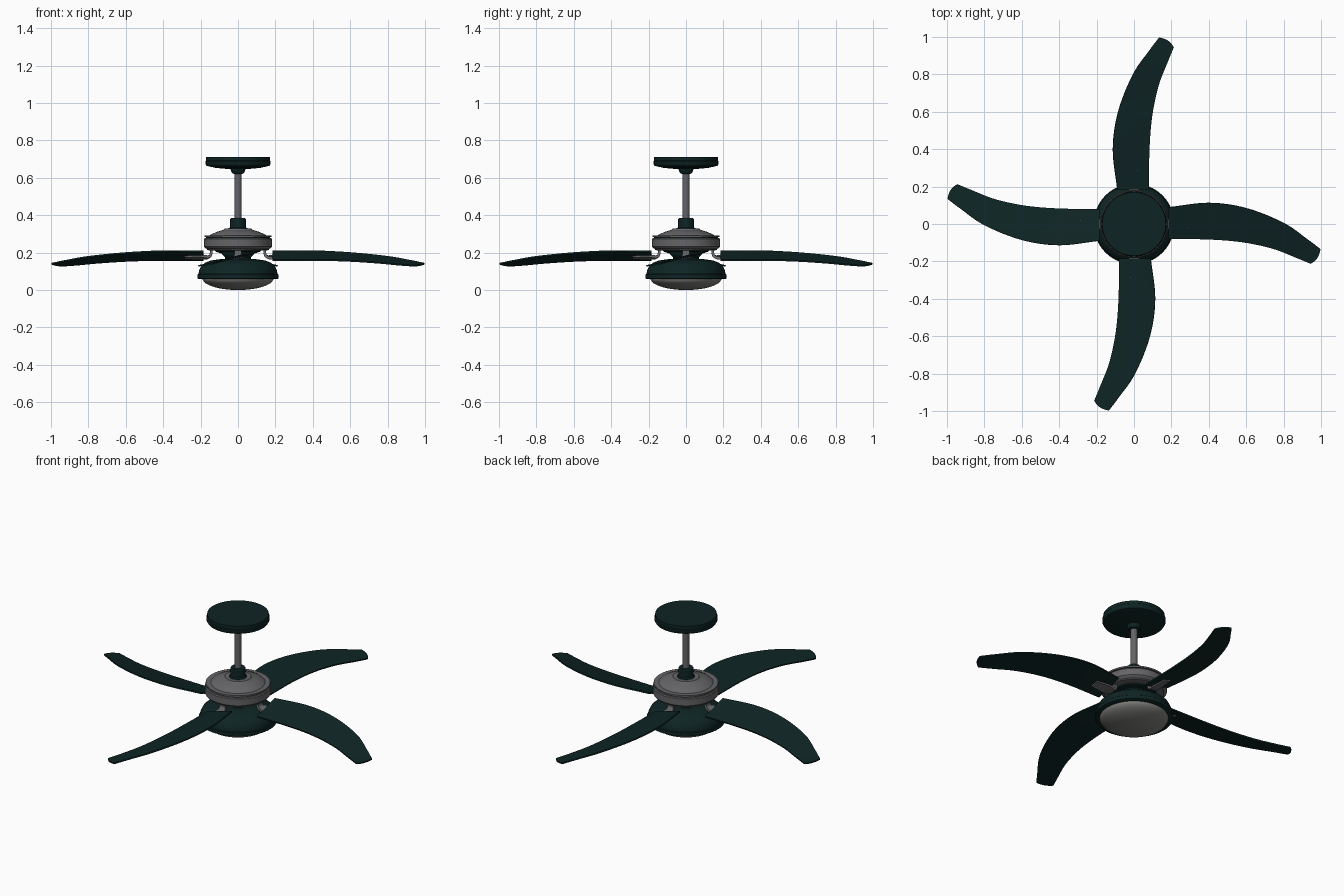
import bpy, bmesh, math
from mathutils import Vector, Matrix

if "Cube" in bpy.data.objects:
    bpy.data.objects.remove(bpy.data.objects["Cube"])


def material(name, rgb):
    m = bpy.data.materials.new(name)
    m.diffuse_color = (*rgb, 1)
    m.use_nodes = True
    m.node_tree.nodes["Principled BSDF"].inputs["Base Color"].default_value = m.diffuse_color
    return m


GREEN = material("dark green", (0.0045, 0.0175, 0.0175))
METAL = material("grey metal", (0.13, 0.13, 0.137))
GLASS = material("light glass", (0.21, 0.21, 0.20))


def finish(bm, name, mat, angle=32):
    bmesh.ops.recalc_face_normals(bm, faces=bm.faces)
    mesh = bpy.data.meshes.new(name)
    bm.to_mesh(mesh)
    bm.free()
    mesh.materials.append(mat)
    mesh.shade_smooth()
    mesh.set_sharp_from_angle(angle=math.radians(angle))
    ob = bpy.data.objects.new(name, mesh)
    bpy.context.collection.objects.link(ob)
    return ob


def lathe(name, profile, mat, sides=64):
    """Revolve (radius, z) points about the z axis; radius 0 closes the end."""
    bm = bmesh.new()
    vs = [bm.verts.new((r, 0, z)) for r, z in profile]
    es = [bm.edges.new(p) for p in zip(vs, vs[1:])]
    bmesh.ops.spin(bm, geom=vs + es, cent=(0, 0, 0), axis=(0, 0, 1),
                   angle=math.tau, steps=sides)
    bmesh.ops.remove_doubles(bm, verts=bm.verts, dist=1e-5)
    return finish(bm, name, mat)


def spline(points, n):
    """Catmull-Rom through tuples, n steps per span."""
    P = [Vector(p) for p in points]
    P = [2 * P[0] - P[1]] + P + [2 * P[-1] - P[-2]]
    out = []
    for a, b, c, d in zip(P, P[1:], P[2:], P[3:]):
        for i in range(n):
            t = i / n
            out.append(0.5 * (2 * b + (c - a) * t + (2 * a - 5 * b + 4 * c - d) * t * t
                              + (3 * b - a - 3 * c + d) * t ** 3))
    return out + [P[-2]]


# ceiling mount, ball and rod
lathe("ceiling_canopy", [(0, .71), (.170, .71), (.170, .692), (.175, .688), (.175, .676),
                         (.168, .664), (.12, .653), (.045, .646), (0, .646)], GREEN)
lathe("hanger_ball", [(0, .65), (.04, .65), (.038, .637), (.03, .624), (.02, .62), (0, .62)],
      GREEN, 32)
lathe("down_rod", [(0, .63), (.019, .63), (.019, .33), (0, .33)], METAL, 32)
lathe("rod_coupling", [(0, .384), (.038, .384), (.042, .378), (.042, .335), (.05, .33),
                       (.05, .32), (0, .32)], GREEN, 32)

# motor housing with grooves
lathe("motor_housing", [(0, .328), (.072, .328), (.077, .322), (.11, .312), (.145, .297),
                        (.150, .292), (.178, .292), (.178, .283), (.165, .283), (.165, .278),
                        (.178, .277), (.182, .272), (.182, .232), (.176, .225), (.165, .219),
                        (.165, .213), (.12, .211), (0, .211)], METAL)
lathe("motor_groove", [(.16, .2825), (.171, .2825), (.171, .2785), (.16, .2785)], GREEN)
lathe("flywheel", [(0, .213), (.125, .213), (.12, .205), (.1, .203), (0, .203)], GREEN)

# neck, lamp bowl and glass
lathe("neck", [(0, .21), (.09, .21), (.085, .19), (.07, .175), (.07, .16), (0, .16)], GREEN, 48)
lathe("lamp_bowl", [(0, .166), (.09, .166), (.145, .158), (.175, .146), (.197, .128),
                    (.208, .105), (.211, .086), (.216, .082), (.216, .062), (.21, .059),
                    (.18, .059), (0, .059)], GREEN)
lathe("lamp_glass", [(0, .062)] + [(.19 * math.cos(i * math.pi / 24),
                                   .062 - .062 * math.sin(i * math.pi / 24))
                                  for i in range(12)] + [(0, 0)], GLASS)

# blade stations: upper edge x, y, lower edge x, y, middle height, half pitch rise
STATIONS = [(.185, .088, .185, -.08, .187, .024), (.40, .112, .40, -.083, .188, .024),
            (.60, .084, .58, -.098, .181, .021), (.80, .005, .74, -.132, .166, .016),
            (.93, -.085, .86, -.178, .149, .010), (.997, -.135, .945, -.213, .139, .006)]


def blade(name, turn):
    bm = bmesh.new()
    cols = 8
    rows = spline(STATIONS, 6)
    grid = []
    for k, (ux, uy, lx, ly, z, h) in enumerate(rows):
        up, low = Vector((ux, uy, z + h)), Vector((lx, ly, z - h))
        bulge = .012 if k == len(rows) - 1 else 0          # rounded tip
        line = []
        for j in range(cols + 1):
            s = j / cols
            p = low.lerp(up, s)
            p += Vector((.8, -.6, 0)) * bulge * 4 * s * (1 - s)
            line.append(bm.verts.new(p))
        grid.append(line)
    for a, b in zip(grid, grid[1:]):
        for j in range(cols):
            bm.faces.new((a[j], b[j], b[j + 1], a[j + 1]))
    bmesh.ops.recalc_face_normals(bm, faces=bm.faces)
    bmesh.ops.solidify(bm, geom=bm.faces[:], thickness=.008)
    bm.transform(turn)
    return finish(bm, name, GREEN)


# bent strap that carries a blade: (radius, z, half width)
STRAP = [(.143, .225, .018), (.143, .197, .018), (.148, .182, .02), (.162, .175, .024),
         (.20, .176, .03), (.285, .177, .022)]


def bracket(name, turn):
    bm = bmesh.new()
    rings = []
    pts = [Vector((r, z)) for r, z, w in STRAP]
    for i, (r, z, w) in enumerate(STRAP):
        t = (pts[min(i + 1, len(pts) - 1)] - pts[max(i - 1, 0)]).normalized()
        n = Vector((-t.y, t.x)) * .008
        tilt = .26 if r > .19 else .1 if r > .155 else 0   # follow the blade pitch
        rings.append([bm.verts.new((r + n.x * a, w * b, z + n.y * a + w * b * tilt))
                      for a, b in ((1, 1), (1, -1), (-1, -1), (-1, 1))])
    for a, b in zip(rings, rings[1:]):
        for j in range(4):
            k = (j + 1) % 4
            bm.faces.new((a[j], a[k], b[k], b[j]))
    bm.faces.new(rings[0])
    bm.faces.new(rings[-1])
    bm.transform(turn)
    return finish(bm, name, METAL, 50)


for i in range(4):
    turn = Matrix.Rotation(i * math.pi / 2, 4, 'Z')
    blade(f"blade_{i + 1}", turn)
    bracket(f"blade_bracket_{i + 1}", turn)
